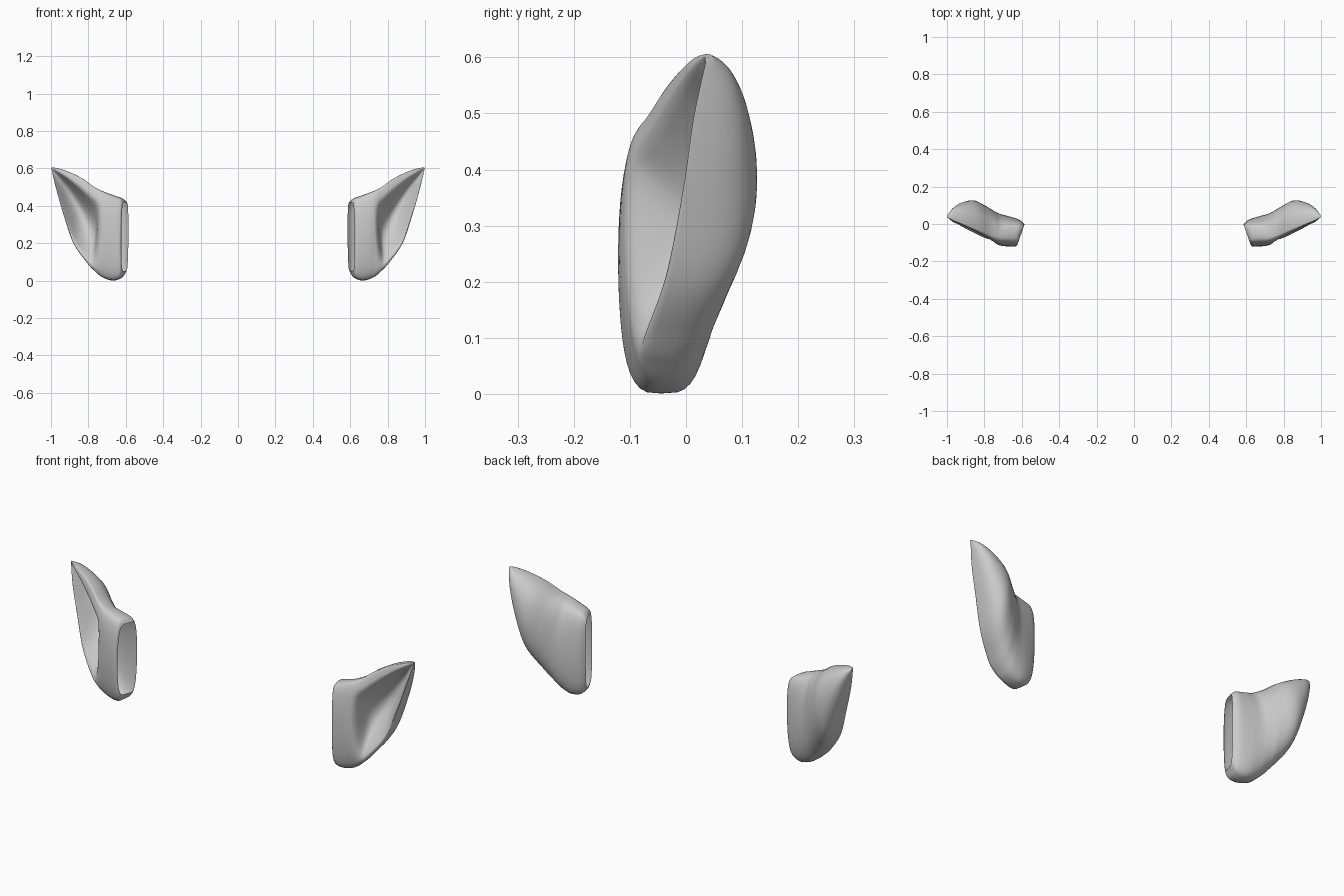
import bpy, bmesh, math
from mathutils import Vector

cube = bpy.data.objects.get("Cube")
if cube:
    bpy.data.objects.remove(cube)

skin = bpy.data.materials.new("plain grey")
skin.use_nodes = True
GREY = (0.6, 0.6, 0.6, 1)
skin.diffuse_color = GREY
skin.node_tree.nodes["Principled BSDF"].inputs["Base Color"].default_value = GREY

# Stations from the open base to the tip: upper edge point, lower rim point,
# front bulge, groove depth, back bulge, skew, roundness power
STATIONS = [
    ((.602, -.050, .420), (.605, -.055, .050), -.058, 0, .050, -.35, .35),
    ((.620, -.050, .440), (.625, -.050, .014), -.070, 0, .072, -.15, .45),
    ((.660, -.055, .455), (.670, -.045, .001), -.070, 0, .090, 0, .55),
    ((.710, -.065, .473), (.725, -.050, .018), -.056, 0, .112, 0, .65),
    ((.738, -.063, .485), (.765, -.058, .050), -.046, .018, .132, 0, .65),
    ((.772, -.055, .503), (.805, -.058, .093), -.030, .100, .150, 0, .65),
    ((.830, -.032, .545), (.880, -.028, .200), -.018, .125, .156, 0, .65),
    ((.900, -.004, .580), (.935, .000, .360), -.012, .095, .117, 0, .65),
    ((.960, .018, .600), (.972, .016, .490), -.006, .040, .070, 0, .65),
    ((.998, .036, .606), (.996, .036, .590), -.002, 0, .012, 0, .65),
]
STEPS, HALF = 6, 24      # rows per station, columns per side
LEAN = -.25              # the groove undercuts towards the base


def spline(a, b, c, d, t):
    """Smooth curve through b and c."""
    return (b * 2 + (c - a) * t + (a * 2 - b * 5 + c * 4 - d) * t ** 2
            + (b * 3 - a - c * 3 + d) * t ** 3) / 2


def stations():
    flat = [Vector((*top, *rim, *rest)) for top, rim, *rest in STATIONS]
    last = len(flat) - 1
    for i in range(last):
        four = [flat[min(max(i + k, 0), last)] for k in (-1, 0, 1, 2)]
        for j in range(STEPS):
            yield spline(*four, j / STEPS)
    yield flat[last]


def ring(station):
    """Closed section: down the front, back up the rear."""
    top, rim = Vector(station[:3]), Vector(station[3:6])
    front, groove, back, skew, power = station[6:]
    points = []
    for k in range(2 * HALF):
        angle = math.pi * k / HALF
        s = (1 - math.cos(angle)) / 2
        bulge = (front if k < HALF else back) * abs(math.sin(angle)) ** power
        dip = 0
        if k < HALF:
            u = min(max((s - .15) / .82, 0), 1)
            dip = groove * abs(math.sin(math.pi * u)) ** 1.1
        offset = Vector((skew * bulge + LEAN * dip, bulge + dip, 0))
        points.append(top.lerp(rim, s) + offset)
    return points


def build_ear(name, side):
    bm = bmesh.new()
    rows = [[bm.verts.new((p.x * side, p.y, p.z)) for p in ring(st)] for st in stations()]
    for a, b in zip(rows, rows[1:]):
        for k in range(len(a)):
            n = (k + 1) % len(a)
            bm.faces.new((a[k], a[n], b[n], b[k]))
    bm.faces.new(rows[-1])
    bm.normal_update()
    # outward normals: the rear must face backwards
    rear = rows[STEPS * 2][HALF + HALF // 2]
    if rear.normal.y < 0:
        bmesh.ops.reverse_faces(bm, faces=bm.faces[:])
    mesh = bpy.data.meshes.new(name)
    bm.to_mesh(mesh)
    bm.free()
    mesh.materials.append(skin)
    ear = bpy.data.objects.new(name, mesh)
    bpy.context.collection.objects.link(ear)
    bpy.ops.object.select_all(action='DESELECT')
    ear.select_set(True)
    bpy.context.view_layer.objects.active = ear
    bpy.ops.object.shade_smooth_by_angle(angle=math.radians(60))


build_ear("left_ear", 1)
build_ear("right_ear", -1)
